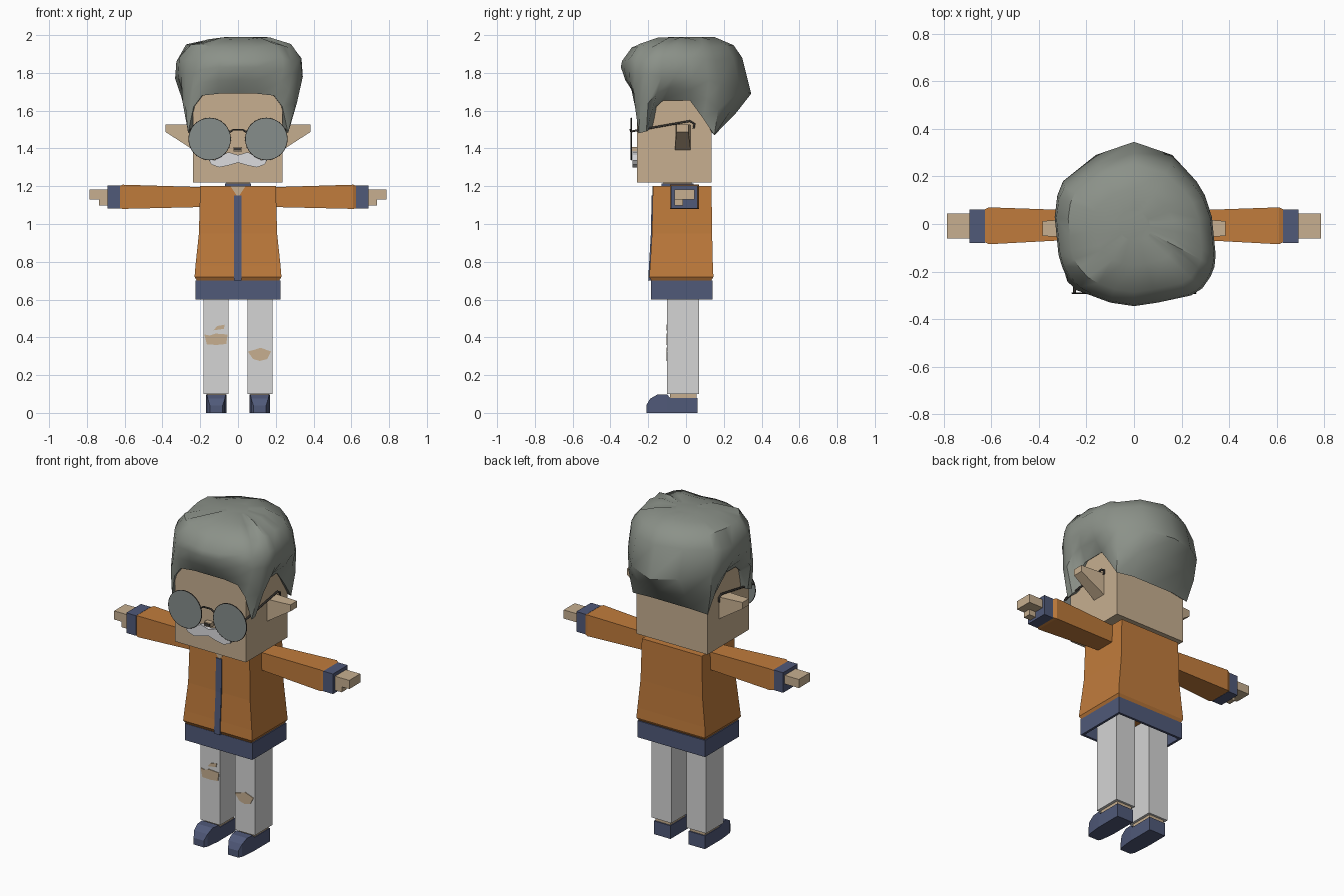
import bpy, bmesh, math, random
from mathutils import Vector

random.seed(4)
if "Cube" in bpy.data.objects:
    bpy.data.objects.remove(bpy.data.objects["Cube"])


def material(name, *rgb):
    mat = bpy.data.materials.new(name)
    mat.use_nodes = True
    mat.diffuse_color = (*rgb, 1)
    mat.node_tree.nodes["Principled BSDF"].inputs["Base Color"].default_value = (*rgb, 1)
    return mat


ORANGE = material("jacket orange", .53, .20, .045)
NAVY = material("navy trim", .08, .10, .19)
SKIN = material("skin", .57, .43, .28)
PALE = material("pale trousers", .66, .66, .66)
WHITE = material("moustache white", .72, .72, .74)
GREY = material("hair grey", .26, .285, .25)
LENS = material("lens grey", .24, .27, .26)
DARK = material("dark frame", .045, .04, .035)


def finish(name, bm, mat):
    bmesh.ops.recalc_face_normals(bm, faces=bm.faces)
    mesh = bpy.data.meshes.new(name)
    bm.to_mesh(mesh)
    bm.free()
    mesh.materials.append(mat)
    obj = bpy.data.objects.new(name, mesh)
    bpy.context.collection.objects.link(obj)
    return obj


def bridge(bm, rings):
    for low, high in zip(rings, rings[1:]):
        n = len(low)
        for i in range(n):
            j = (i + 1) % n
            bm.faces.new((low[i], low[j], high[j], high[i]))


def loft(name, axis, rings, mat, side=1, caps=True):
    """Rectangular sections (position, u0, u1, v0, v1) joined along an axis."""
    bm = bmesh.new()
    loops = []
    for a, u0, u1, v0, v1 in rings:
        loop = []
        for u, v in ((u0, v0), (u1, v0), (u1, v1), (u0, v1)):
            x, y, z = {"x": (a, u, v), "y": (u, a, v), "z": (u, v, a)}[axis]
            loop.append(bm.verts.new((x * side, y, z)))
        loops.append(loop)
    bridge(bm, loops)
    if caps:
        bm.faces.new(loops[0])
        bm.faces.new(loops[-1])
    return finish(name, bm, mat)


def box(name, x0, x1, y0, y1, z0, z1, mat, side=1):
    return loft(name, "z", [(z, x0, x1, y0, y1) for z in (z0, z1)], mat, side)


def plate(name, points, y, depth, mat, side=1):
    """Outline in x and z, given thickness towards the front."""
    bm = bmesh.new()
    loops = [[bm.verts.new((x * side, yy, z)) for x, z in points] for yy in (y, y - depth)]
    bridge(bm, loops)
    for loop in loops:
        bm.faces.new(loop)
    return finish(name, bm, mat)


def wire(name, points, radius, mat, side=1):
    curve = bpy.data.curves.new(name, "CURVE")
    curve.dimensions = "3D"
    curve.bevel_depth = radius
    curve.bevel_resolution = 1
    line = curve.splines.new("POLY")
    line.points.add(len(points) - 1)
    for p, (x, y, z) in zip(line.points, points):
        p.co = (x * side, y, z, 1)
    curve.materials.append(mat)
    obj = bpy.data.objects.new(name, curve)
    bpy.context.collection.objects.link(obj)


# Jacket body, hollow waistband, zip and collar
loft("jacket_body", "z", [(.695, -.215, .215, -.18, .13), (.72, -.23, .23, -.195, .145),
     (.78, -.225, .225, -.19, .142), (.95, -.207, .207, -.18, .138),
     (1.2, -.2, .2, -.175, .135)], ORANGE)
band = loft("waistband", "z", [(z, -.225, .225, -.185, .14) for z in (.6, .7)], NAVY, caps=False)
wall = band.modifiers.new("wall", "SOLIDIFY")
wall.thickness = .02
loft("zip", "z", [(.7, -.02, .018, -.2, -.15), (.78, -.02, .018, -.196, -.15),
     (.95, -.02, .018, -.186, -.15), (1.15, -.02, .018, -.182, -.15)], NAVY)
box("neck", -.06, .06, -.12, .03, 1.15, 1.23, SKIN)
box("collar", -.07, .07, -.13, .04, 1.19, 1.215, NAVY)
plate("neck_opening", [(-.04, 1.2), (0, 1.14), (.04, 1.2)], -.174, .004, SKIN)

# Head and nose
box("head", -.238, .235, -.26, .135, 1.22, 1.78, SKIN)
box("nose", -.024, .02, -.29, -.25, 1.384, 1.408, SKIN)
box("nose_shadow", -.02, .016, -.293, -.29, 1.389, 1.403, DARK)

# Moustache
half = [(0, 1.365), (.05, 1.38), (.09, 1.365), (.12, 1.34), (.155, 1.338), (.14, 1.315),
        (.1, 1.3), (.05, 1.31), (0, 1.325)]
plate("moustache", half + [(-x, z) for x, z in half[-2:0:-1]], -.25, .032, WHITE)

# Limbs, ears and glasses on both sides
for label, s in (("left", 1), ("right", -1)):
    loft(label + "_sleeve", "x", [(.18, -.062, .055, 1.09, 1.195), (.61, -.085, .07, 1.08, 1.208),
         (.63, -.075, .06, 1.085, 1.2)], ORANGE, s)
    box(label + "_cuff", .625, .69, -.08, .06, 1.082, 1.203, NAVY, s)
    box(label + "_hand", .68, .785, -.06, .045, 1.13, 1.182, SKIN, s)
    box(label + "_thumb", .68, .735, -.06, -.015, 1.097, 1.135, SKIN, s)
    box(label + "_leg", .05, .182, -.1, .068, .1, .71, PALE, s)
    box(label + "_ankle", .065, .165, -.085, .055, .06, .11, SKIN, s)
    shoe = [(.062, .055, .08), (-.085, .055, .08), (-.1, .055, .098), (-.15, .05, .098),
            (-.19, .045, .075), (-.21, .034, .04)]
    loft(label + "_shoe", "y", [(y, .115 - w, .115 + w, 0, top) for y, w, top in shoe], NAVY, s)
    loft(label + "_ear", "x", [(.225, -.06, .025, 1.385, 1.525), (.385, -.05, .012, 1.488, 1.527)],
         SKIN, s)

    bpy.ops.mesh.primitive_cylinder_add(vertices=32, radius=.11, depth=.006,
                                        location=(.15 * s, -.29, 1.45),
                                        rotation=(math.pi / 2, 0, 0))
    lens = bpy.context.object
    lens.name = label + "_lens"
    lens.data.materials.append(LENS)
    rim = [(.15 + .11 * math.cos(i * math.pi / 16), -.29, 1.45 + .11 * math.sin(i * math.pi / 16))
           for i in range(33)]
    wire(label + "_rim", rim, .003, DARK, s)
    wire(label + "_temple", [(.25, -.29, 1.49), (.25, .02, 1.545), (.25, .045, 1.53),
                             (.25, .04, 1.505)], .006, DARK, s)
wire("glasses_bridge", [(-.045, -.29, 1.485), (-.025, -.295, 1.5), (.025, -.295, 1.5),
                        (.045, -.29, 1.485)], .005, DARK)

# Torn patches on the trousers
plate("right_knee_tear", [(-.178, .415), (-.15, .41), (-.12, .42), (-.055, .415), (-.062, .365),
      (-.11, .36), (-.165, .362)], -.098, .006, SKIN)
plate("right_small_tear", [(-.13, .437), (-.11, .46), (-.07, .467), (-.075, .445)],
      -.098, .006, SKIN)
plate("left_knee_tear", [(.052, .325), (.09, .335), (.12, .345), (.175, .325), (.155, .285),
      (.115, .275), (.08, .285)], -.098, .006, SKIN)

# Hair: each column holds its hairline point and its widest point
columns = [
    ((0, -.275, 1.69), (0, -.345, 1.83)),
    ((.1, -.275, 1.69), (.1, -.33, 1.83)),
    ((.19, -.275, 1.68), (.21, -.3, 1.82)),
    ((.235, -.27, 1.62), (.26, -.27, 1.8)),
    ((.265, -.25, 1.48), (.3, -.22, 1.8)),
    ((.265, -.21, 1.49), (.32, -.18, 1.79)),
    ((.25, -.17, 1.61), (.33, -.13, 1.78)),
    ((.247, -.12, 1.655), (.33, -.06, 1.78)),
    ((.247, .02, 1.655), (.33, .03, 1.77)),
    ((.25, .09, 1.56), (.31, .12, 1.76)),
    ((.25, .15, 1.47), (.28, .18, 1.74)),
    ((.14, .16, 1.48), (.16, .29, 1.71)),
    ((0, .16, 1.48), (0, .345, 1.69))]
flip = Vector((-1, 1, 1))
columns = [(Vector(a), Vector(b)) for a, b in columns]
columns += [(a * flip, b * flip) for a, b in columns[-2:0:-1]]

bm = bmesh.new()
rings = [[] for _ in range(8)]
for base, wide in columns:
    wide = wide.copy()
    if abs(wide.x) > .2:
        wide.x -= .1 * wide.y
    middle = base.lerp(wide, .5) + Vector((wide.x, wide.y, 0)) * .03
    path = [Vector((base.x * .85, base.y * .8, base.z + .03)), base, middle, wide]
    for scale, height in ((.98, 1.87), (.83, 1.945), (.5, 1.98), (.2, 1.99)):
        drift = -.12 * max(wide.y, 0)
        path.append(Vector((wide.x * scale, (wide.y + drift) * scale, height)))
    for k, point in enumerate(path):
        if 3 < k < 7:
            point.z += random.uniform(-.012, .012)
        rings[k].append(bm.verts.new(point))
bridge(bm, rings)
bm.faces.new(rings[-1])
hair = finish("hair", bm, GREY)
bpy.ops.object.select_all(action="DESELECT")
hair.select_set(True)
bpy.context.view_layer.objects.active = hair
bpy.ops.object.shade_smooth_by_angle(angle=math.radians(40))
